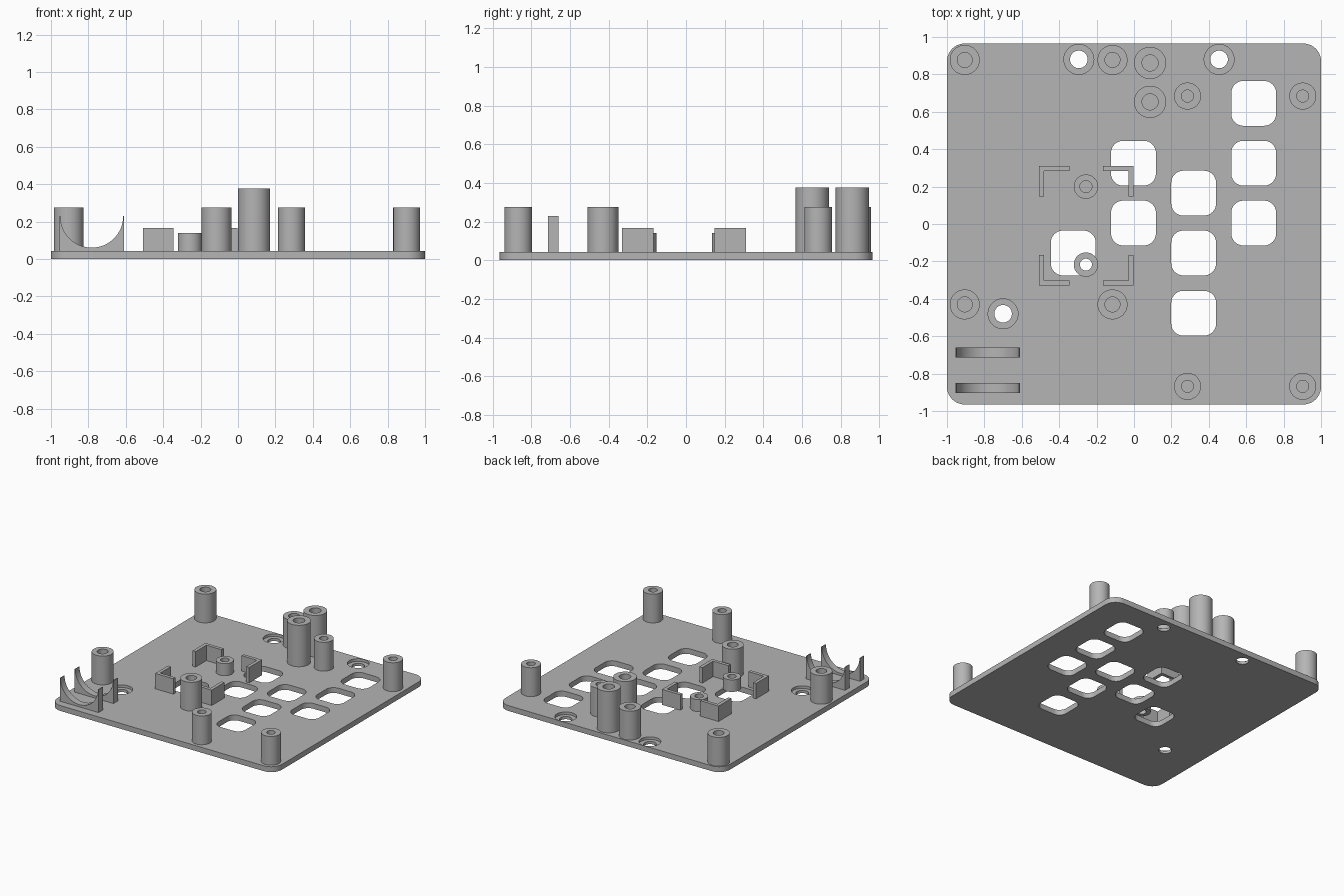
import bpy, bmesh
from math import cos, sin, pi

if "Cube" in bpy.data.objects:
    bpy.data.objects.remove(bpy.data.objects["Cube"], do_unlink=True)

GREY = (0.46, 0.46, 0.46, 1)
grey = bpy.data.materials.new("Plain grey")
grey.use_nodes = True
grey.diffuse_color = GREY
grey.node_tree.nodes["Principled BSDF"].inputs["Base Color"].default_value = GREY

T = 0.043  # plate thickness


def finish(name, bm):
    bmesh.ops.recalc_face_normals(bm, faces=bm.faces)
    mesh = bpy.data.meshes.new(name)
    bm.to_mesh(mesh)
    bm.free()
    mesh.materials.append(grey)
    ob = bpy.data.objects.new(name, mesh)
    bpy.context.collection.objects.link(ob)
    return ob


def add_prism(bm, points, offset):
    face = bm.faces.new([bm.verts.new(p) for p in points])
    ext = bmesh.ops.extrude_face_region(bm, geom=[face], use_keep_orig=True)
    verts = [v for v in ext["geom"] if isinstance(v, bmesh.types.BMVert)]
    bmesh.ops.translate(bm, verts=verts, vec=offset)


def rounded_rect(cx, cy, w, d, r, z, n=10):
    corners = [(1, 1), (-1, 1), (-1, -1), (1, -1)]
    return [(cx + sx * (w / 2 - r) + r * cos(pi / 2 * (q + i / n)),
             cy + sy * (d / 2 - r) + r * sin(pi / 2 * (q + i / n)), z)
            for q, (sx, sy) in enumerate(corners) for i in range(n + 1)]


def circle(cx, cy, r, z, n=48):
    return [(cx + r * cos(2 * pi * i / n), cy + r * sin(2 * pi * i / n), z) for i in range(n)]


def smooth(ob):
    bpy.ops.object.select_all(action="DESELECT")
    ob.select_set(True)
    bpy.context.view_layer.objects.active = ob
    bpy.ops.object.shade_smooth_by_angle(angle=pi / 6)


def cut(ob, cutter):
    mod = ob.modifiers.new("Cut", "BOOLEAN")
    mod.operation, mod.solver, mod.object = "DIFFERENCE", "EXACT", cutter
    bpy.context.view_layer.objects.active = ob
    bpy.ops.object.modifier_apply(modifier=mod.name)
    bpy.data.objects.remove(cutter, do_unlink=True)


# Base plate
bm = bmesh.new()
add_prism(bm, rounded_rect(0, 0, 2, 1.93, 0.095, 0), (0, 0, T))
plate = finish("base_plate", bm)

# Button openings and screw holes
bm = bmesh.new()
columns = {0.64: (0.645, 0.325, 0.005), -0.003: (0.325, 0.005),
           0.319: (0.165, -0.155, -0.477), -0.325: (-0.155,)}
for x, ys in columns.items():
    for y in ys:
        add_prism(bm, rounded_rect(x, y, 0.24, 0.24, 0.065, -0.1), (0, 0, 0.3))
screws = [(-0.295, 0.88), (0.455, 0.88), (-0.70, -0.48)]
for x, y in screws:
    add_prism(bm, circle(x, y, 0.047, -0.1), (0, 0, 0.3))
cut(plate, finish("opening_cutter", bm))

# Recesses for the screw heads
bm = bmesh.new()
for x, y in screws:
    add_prism(bm, circle(x, y, 0.08, T / 2), (0, 0, 0.1))
cut(plate, finish("recess_cutter", bm))
smooth(plate)


def post(name, x, y, r, bore, top):
    bm = bmesh.new()
    section = [(r, T), (r, top), (bore, top), (bore, T)]
    rings = [[bm.verts.new(p) for p in circle(x, y, rad, z)] for rad, z in section]
    for k, a in enumerate(rings):
        b = rings[(k + 1) % len(rings)]
        for i in range(len(a)):
            j = (i + 1) % len(a)
            bm.faces.new((a[i], a[j], b[j], b[i]))
    smooth(finish(name, bm))


# Hollow posts: outer radius, bore radius, top height
post_sets = {
    "left_board_post": ((0.08, 0.04, 0.275), (-0.905, -0.115), (0.877, -0.43)),
    "right_board_post": ((0.072, 0.032, 0.275), (0.286, 0.902), (0.684, -0.868)),
    "tall_post": ((0.086, 0.043, 0.377), (0.086,), (0.861, 0.653)),
    "short_post": ((0.065, 0.032, 0.14), (-0.257,), (0.2, -0.217)),
}
for name, (size, xs, ys) in post_sets.items():
    for x in xs:
        for y in ys:
            post(name, x, y, *size)

# Corner brackets, mirrored about the middle of the square they enclose
CX, CY, W, D, L, t = -0.255, -0.01, 0.252, 0.32, 0.163, 0.027
ell = [(W, D), (W - L, D), (W - L, D - t), (W - t, D - t), (W - t, D - L), (W, D - L)]
for sx, side in ((1, "left"), (-1, "right")):
    for sy, end in ((1, "back"), (-1, "front")):
        bm = bmesh.new()
        add_prism(bm, [(CX + sx * x, CY + sy * y, T) for x, y in ell], (0, 0, 0.167 - T))
        finish(f"corner_bracket_{end}_{side}", bm)

# Half-round cradles
for y, end in ((-0.66, "back"), (-0.85, "front")):
    cx, top, r, n = -0.782, 0.229, 0.168, 32
    arc = [(cx + r * cos(pi + pi * i / n), y, top + r * sin(pi + pi * i / n)) for i in range(n + 1)]
    box = [(cx + 0.173, y, top), (cx + 0.173, y, T), (cx - 0.173, y, T), (cx - 0.173, y, top)]
    bm = bmesh.new()
    add_prism(bm, arc + box, (0, -0.054, 0))
    smooth(finish(f"cradle_{end}", bm))
